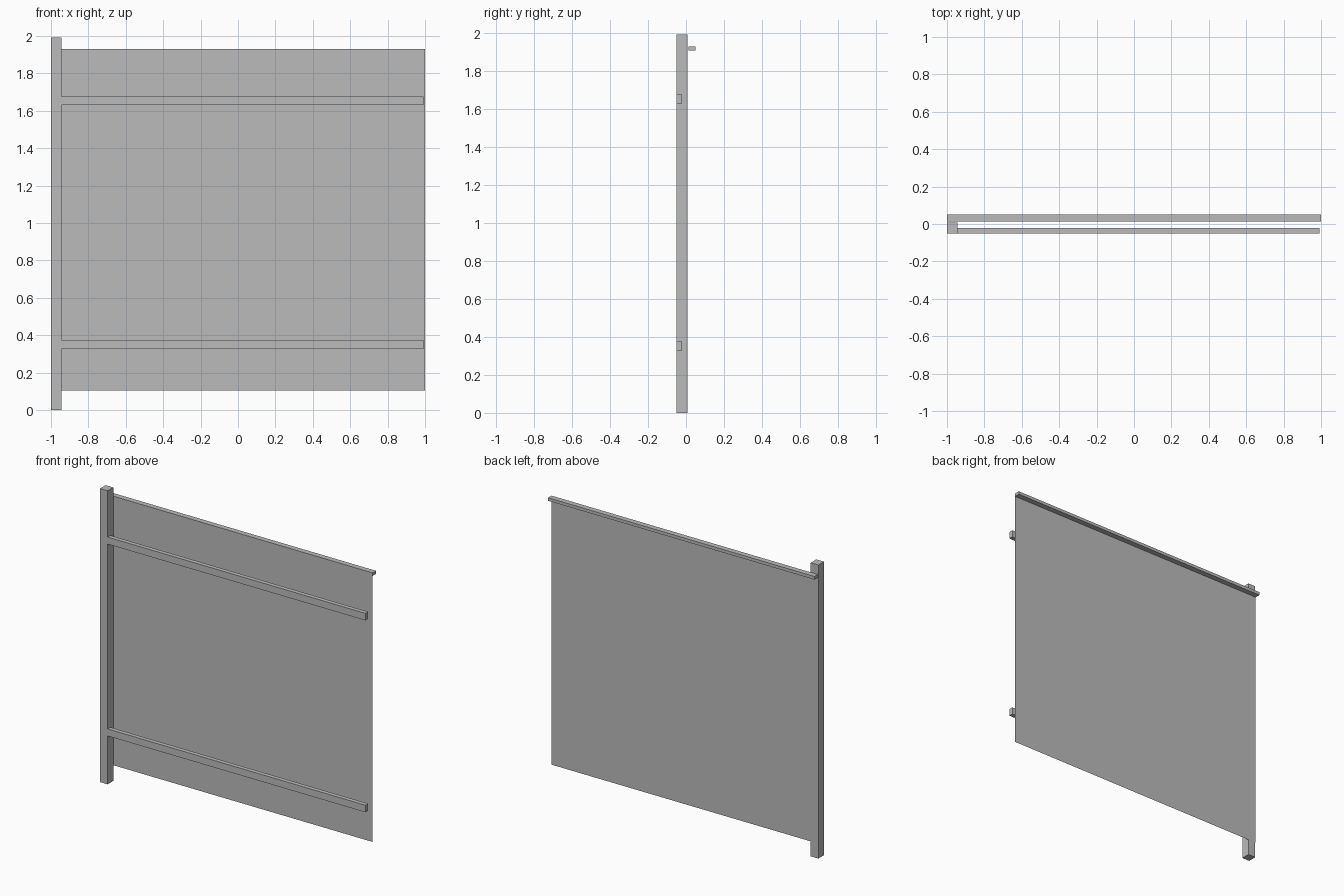
import bpy
import bmesh
from mathutils import Vector

cube = bpy.data.objects.get("Cube")
if cube:
    bpy.data.objects.remove(cube, do_unlink=True)

# Single plain finish
grey = bpy.data.materials.new("plain grey")
grey.use_nodes = True
colour = (0.5, 0.5, 0.5, 1)
grey.diffuse_color = colour
grey.node_tree.nodes["Principled BSDF"].inputs["Base Color"].default_value = colour


def add_part(name, bm):
    mesh = bpy.data.meshes.new(name)
    bm.to_mesh(mesh)
    bm.free()
    mesh.materials.append(grey)
    obj = bpy.data.objects.new(name, mesh)
    bpy.context.collection.objects.link(obj)
    return obj


def box(name, low, high):
    """Box between two opposite corners."""
    low, high = Vector(low), Vector(high)
    bm = bmesh.new()
    bmesh.ops.create_cube(bm, size=1)
    bmesh.ops.scale(bm, vec=high - low, verts=bm.verts)
    bmesh.ops.translate(bm, vec=(low + high) / 2, verts=bm.verts)
    return add_part(name, bm)


FRONT, BACK = -0.051, 0.051
POST_BACK, SHEET_Y = 0.009, 0.014
POST_EDGE = -0.943
TOP = 1.93

# Upright post at one end
box("post", (-1, FRONT, 0), (POST_EDGE, POST_BACK, 1.992))

# Horizontal rails, flush with the post front
for name, z in (("lower_rail", 0.328), ("upper_rail", 1.63)):
    box(name, (POST_EDGE, FRONT, z), (0.993, -0.022, z + 0.048))

# Capping strip behind the top edge of the sheet
box("top_strip", (-1, SHEET_Y, TOP - 0.021), (1, BACK, TOP))

# Thin sheet panel, a single flat face
bm = bmesh.new()
corners = ((-1, 0.104), (1, 0.104), (1, TOP), (-1, TOP))
bm.faces.new([bm.verts.new((x, SHEET_Y, z)) for x, z in corners])
add_part("sheet_panel", bm)
